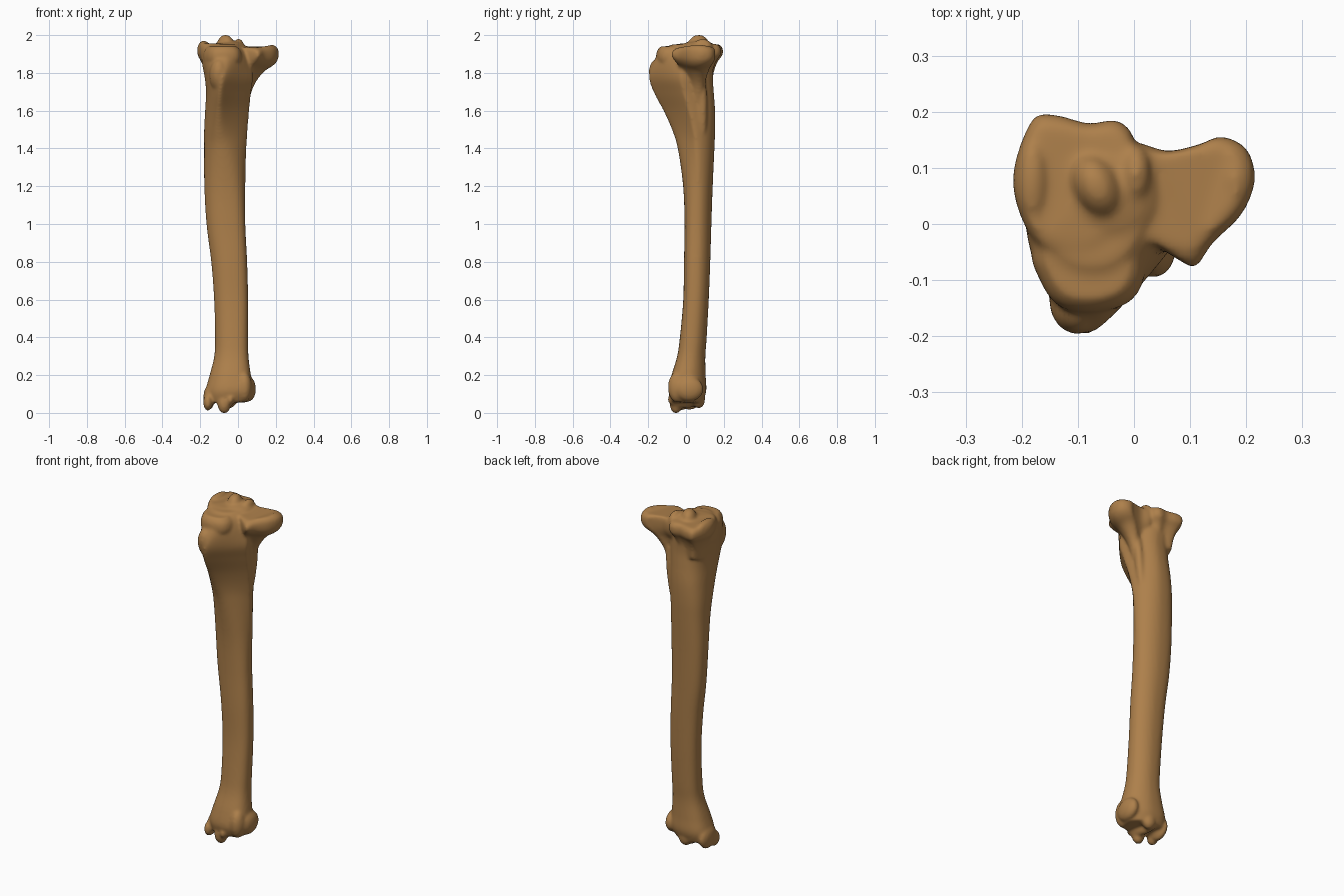
import bpy, math
from mathutils import Vector

cube = bpy.data.objects.get("Cube")
if cube:
    bpy.data.objects.remove(cube)

bone_colour = bpy.data.materials.new("warm tan bone")
bone_colour.use_nodes = True
bone_colour.diffuse_color = (0.42, 0.215, 0.07, 1)
bone_colour.node_tree.nodes["Principled BSDF"].inputs["Base Color"].default_value = (0.42, 0.215, 0.07, 1)
parts = []


def spline(rows, steps, cyclic=False):
    """Smooth curve through rows of numbers."""
    n, out = len(rows), []
    pick = (lambda i: rows[i % n]) if cyclic else (lambda i: rows[max(0, min(n - 1, i))])
    for i in range(n if cyclic else n - 1):
        for k in range(steps):
            t = k / steps
            out.append([b + t / 2 * (c - a + t * (2 * a - 5 * b + 4 * c - d + t * (3 * (b - c) + d - a)))
                        for a, b, c, d in zip(pick(i - 1), pick(i), pick(i + 1), pick(i + 2))])
    return out if cyclic else out + [list(rows[-1])]


def loft(name, rings):
    """Capped skin over rings of equal length."""
    n = len(rings[0])
    faces = [list(range(n))[::-1], [(len(rings) - 1) * n + i for i in range(n)]]
    for r in range(len(rings) - 1):
        for i in range(n):
            j = (i + 1) % n
            faces.append((r * n + i, r * n + j, (r + 1) * n + j, (r + 1) * n + i))
    mesh = bpy.data.meshes.new(name)
    mesh.from_pydata([p for ring in rings for p in ring], [], faces)
    obj = bpy.data.objects.new(name, mesh)
    bpy.context.collection.objects.link(obj)
    parts.append(obj)


def knob(name, centre, radii, tilt=(0, 0, 0)):
    bpy.ops.mesh.primitive_uv_sphere_add(segments=32, ring_count=20, location=centre,
                                         rotation=[math.radians(a) for a in tilt])
    obj = bpy.context.object
    obj.name, obj.scale = name, radii
    parts.append(obj)


def plateau(name, outline, anchor, levels, lens):
    """Outline scaled about an anchor at each level, thinning towards front and back."""
    curve = spline(outline, 5, True)
    ax, ay = anchor
    rings = []
    for z, s in spline(levels, 4):
        ring = []
        for px, py in curve:
            x, y = ax + (px - ax) * s, ay + (py - ay) * s
            ring.append((x, y, 1.9 + (z - 1.9) * (1 - lens * (y - ay) ** 2)))
        rings.append(ring)
    loft(name, rings)


# Shaft: height, x range, y range, front crest x and crest sharpness
shaft = [
    (0.06, -0.16, 0.05, -0.07, 0.09, -0.06, 0),
    (0.12, -0.17, 0.08, -0.09, 0.11, -0.06, 0),
    (0.2, -0.15, 0.07, -0.075, 0.107, -0.06, 0),
    (0.3, -0.125, 0.057, -0.045, 0.105, -0.05, 0),
    (0.4, -0.12, 0.055, -0.03, 0.112, -0.04, 0),
    (0.6, -0.125, 0.055, -0.012, 0.123, -0.04, 0),
    (0.8, -0.14, 0.05, -0.008, 0.131, -0.05, 0),
    (1, -0.165, 0.04, -0.005, 0.137, -0.08, 0),
    (1.2, -0.177, 0.04, -0.012, 0.144, -0.1, 0.1),
    (1.4, -0.178, 0.046, -0.04, 0.153, -0.13, 0.3),
    (1.5, -0.178, 0.052, -0.07, 0.157, -0.13, 0.5),
    (1.6, -0.173, 0.06, -0.115, 0.157, -0.12, 0.65),
    (1.7, -0.168, 0.07, -0.168, 0.15, -0.11, 0.7),
    (1.78, -0.175, 0.08, -0.193, 0.145, -0.1, 0.65),
    (1.86, -0.19, 0.07, -0.17, 0.15, -0.09, 0.45),
    (1.92, -0.19, 0.05, -0.13, 0.16, -0.08, 0.3),
    (1.955, -0.17, 0.02, -0.07, 0.14, -0.07, 0.2),
]
rings = []
for z, x0, x1, y0, y1, apex, crest in spline(shaft, 6):
    ring = []
    for i in range(48):
        c, s = math.cos(math.tau * i / 48), math.sin(math.tau * i / 48)
        # Corners are fuller along one diagonal than the other
        if s > 0:
            power = 1.08 if c > 0 else 0.72
        else:
            power = 0.72 + 0.5 * crest if c > 0 else 1.02 - 0.3 * crest
        c, s = (math.copysign(abs(v) ** power, v) for v in (c, s))
        x = (x0 + x1) / 2 + c * (x1 - x0) / 2
        pull = crest if x > apex else crest / 2
        x += (apex - x) * pull * max(0, -s)
        ring.append((x, (y0 + y1) / 2 + s * (y1 - y0) / 2, z))
    rings.append(ring)
loft("shaft", rings)

# Knee end: two condyles and the front block on their own outlines
plateau("inner_condyle",
        [(-0.213, 0.08), (-0.18, 0.185), (-0.14, 0.195), (-0.08, 0.18), (-0.03, 0.185), (0, 0.15),
         (-0.01, 0.06), (-0.05, -0.03), (-0.12, -0.06), (-0.18, -0.02)], (-0.1, 0.06),
        [(1.74, 0.6), (1.81, 0.68), (1.86, 0.82), (1.9, 1), (1.945, 1), (1.965, 0.88)], 12)
plateau("outer_condyle",
        [(0.214, 0.08), (0.2, 0.135), (0.155, 0.158), (0.12, 0.145), (0.06, 0.132), (0, 0.145),
         (-0.05, 0.1), (-0.05, 0), (0.03, -0.03), (0.08, -0.06), (0.11, -0.072), (0.14, -0.03),
         (0.19, 0.02)], (-0.02, 0.06),
        [(1.64, 0.32), (1.74, 0.46), (1.81, 0.68), (1.845, 0.9), (1.88, 1), (1.93, 1), (1.953, 0.9)], 30)
plateau("front_block",
        [(-0.177, -0.04), (-0.165, -0.1), (-0.13, -0.145), (-0.07, -0.155), (-0.01, -0.138),
         (0.017, -0.1), (0.01, -0.06), (-0.08, -0.02)], (-0.085, -0.06),
        [(1.78, 0.5), (1.84, 0.85), (1.88, 1), (1.92, 0.95), (1.945, 0.75)], 0)
knob("front_tuberosity", (-0.1, -0.133, 1.79), (0.05, 0.058, 0.09), (15, 0, 0))
knob("spine_base", (-0.04, 0.06, 1.93), (0.09, 0.1, 0.042))
knob("inner_spine", (-0.065, 0.07, 1.948), (0.042, 0.06, 0.058), (0, 0, 25))
knob("outer_spine", (0.005, 0.09, 1.935), (0.03, 0.055, 0.05))
knob("inner_rim", (-0.18, 0.08, 1.94), (0.03, 0.08, 0.036))
knob("outer_rim", (0.18, 0.08, 1.915), (0.03, 0.06, 0.038))
knob("rear_ridge", (0.035, 0.09, 1.62), (0.025, 0.025, 0.2), (0, 6, 0))

# Ankle end: keel, malleoli and rims around two hollows
knob("inner_malleolus", (-0.152, 0.02, 0.085), (0.03, 0.07, 0.065))
knob("inner_malleolus_tip", (-0.158, -0.03, 0.06), (0.025, 0.04, 0.045))
knob("middle_keel", (-0.06, 0, 0.075), (0.032, 0.1, 0.045), (0, 0, 15))
knob("keel_tip", (-0.072, -0.05, 0.055), (0.036, 0.034, 0.055))
knob("rear_keel_tip", (-0.045, 0.07, 0.075), (0.04, 0.034, 0.047))
knob("outer_malleolus", (0.058, 0.02, 0.13), (0.038, 0.075, 0.065))
knob("outer_front_bump", (0.035, -0.045, 0.14), (0.04, 0.048, 0.08))

# Fuse all parts into one smooth surface
bpy.ops.object.select_all(action="DESELECT")
for part in parts:
    part.select_set(True)
bone = parts[0]
bpy.context.view_layer.objects.active = bone
bpy.ops.object.join()
bone.name = "shin_bone"
remesh = bone.modifiers.new("fuse", "REMESH")
remesh.mode, remesh.voxel_size, remesh.use_smooth_shade = "VOXEL", 0.008, True
soften = bone.modifiers.new("soften", "SMOOTH")
soften.factor, soften.iterations = 0.5, 9
for modifier in ("fuse", "soften"):
    bpy.ops.object.modifier_apply(modifier=modifier)

# Stand on the ground, centred
mesh = bone.data
low, high = (Vector(f(v.co[k] for v in mesh.vertices) for k in range(3)) for f in (min, max))
middle = (low + high) / 2
for v in mesh.vertices:
    v.co -= Vector((middle.x, middle.y, low.z))
mesh.materials.clear()
mesh.materials.append(bone_colour)
bpy.ops.object.shade_smooth()
